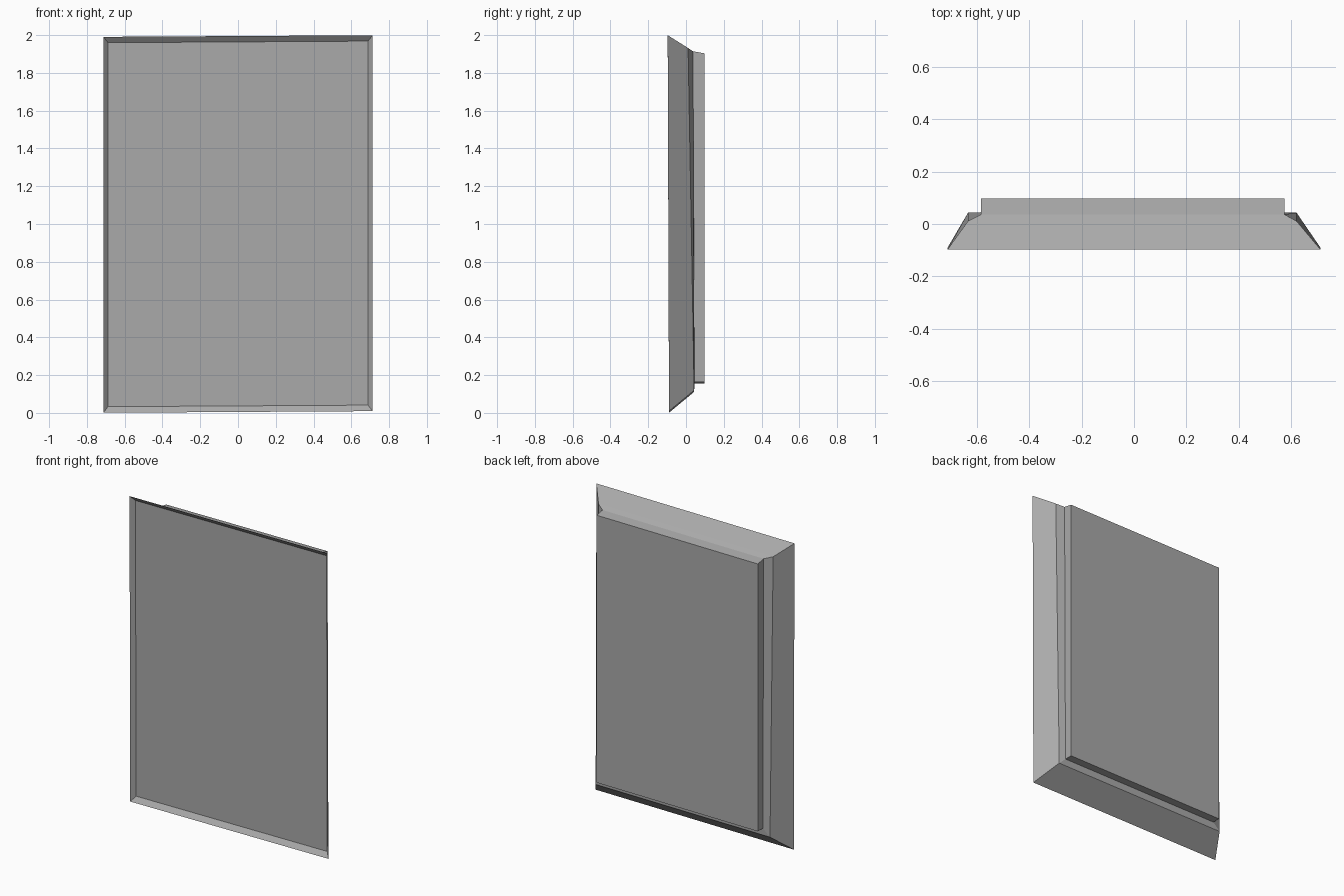
import bpy
import bmesh

cube = bpy.data.objects.get("Cube")
if cube:
    bpy.data.objects.remove(cube, do_unlink=True)

# Single grey material
grey = bpy.data.materials.new("mid grey")
grey.use_nodes = True
colour = (0.4, 0.4, 0.4, 1)
grey.diffuse_color = colour
grey.node_tree.nodes["Principled BSDF"].inputs["Base Color"].default_value = colour

TILT = 0.006  # slight lean of the horizontal edges

# Rectangular rings from the front recess round the rim to the back panel:
# left x, right x, bottom (y, z), top (y, z)
rings = [
    (-0.688, 0.688, (-0.065, 0.037), (-0.072, 1.964)),   # recess floor
    (-0.713, 0.713, (-0.090, 0.005), (-0.097, 1.995)),   # front rim
    (-0.635, 0.622, (0.043, 0.115), (0.011, 1.928)),     # end of the taper
    (-0.585, 0.575, (0.045, 0.160), (0.037, 1.911)),     # foot of back panel
    (-0.585, 0.575, (0.097, 0.160), (0.097, 1.900)),     # back panel face
]


def add_ring(bm, x0, x1, low, high):
    corners = [(x0, low), (x1, low), (x1, high), (x0, high)]
    return [bm.verts.new((x, y, z + TILT * x)) for x, (y, z) in corners]


# Tapered panel, built by bridging the rings
bm = bmesh.new()
loops = [add_ring(bm, *r) for r in rings]
for a, b in zip(loops, loops[1:]):
    for i in range(4):
        j = (i + 1) % 4
        bm.faces.new((a[i], a[j], b[j], b[i]))
bm.faces.new(loops[0])
bm.faces.new(loops[-1])
bmesh.ops.recalc_face_normals(bm, faces=bm.faces)

mesh = bpy.data.meshes.new("tapered_panel")
bm.to_mesh(mesh)
bm.free()
mesh.materials.append(grey)
panel = bpy.data.objects.new("tapered_panel", mesh)
bpy.context.collection.objects.link(panel)
